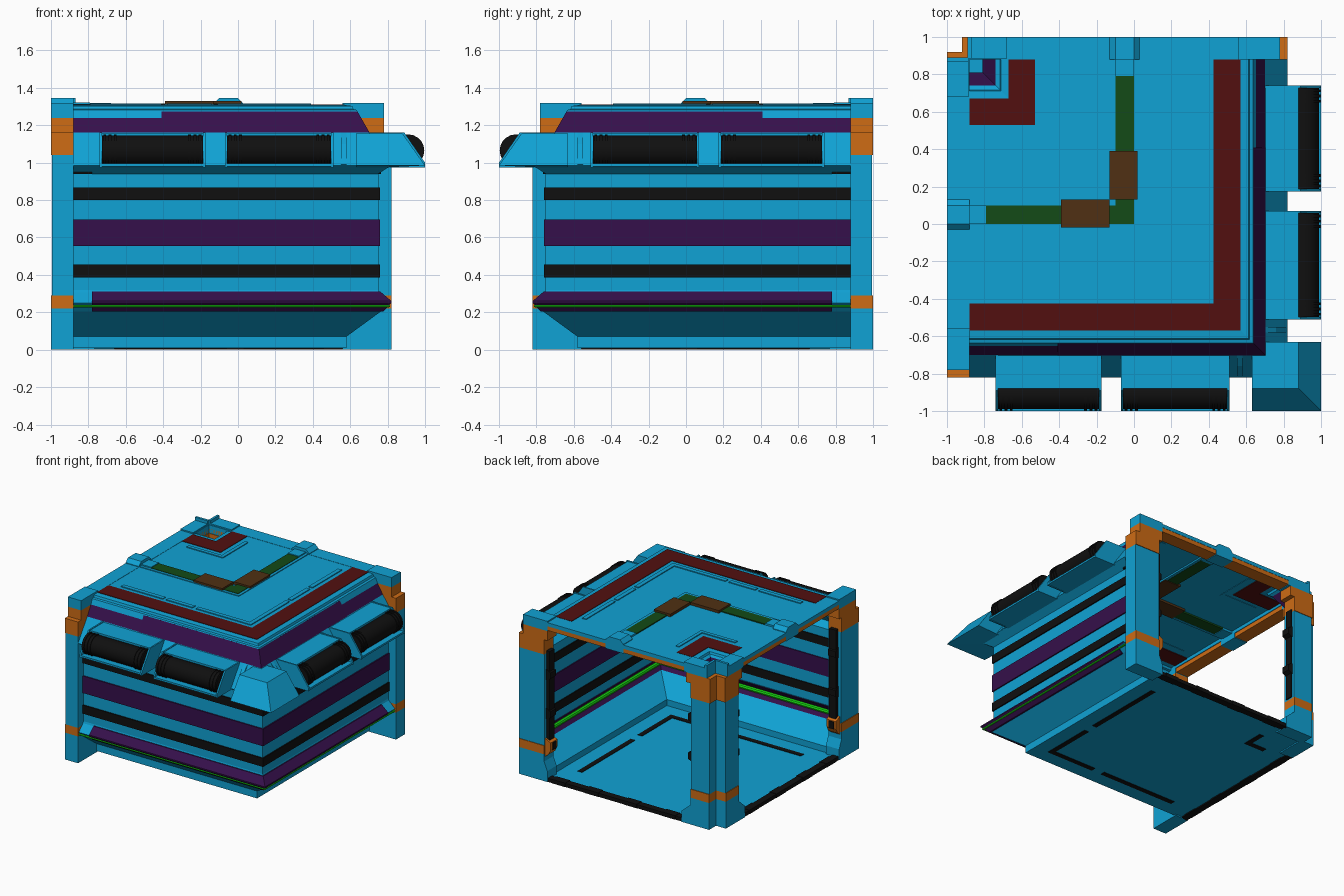
import bpy, bmesh, math

if "Cube" in bpy.data.objects:
    bpy.data.objects.remove(bpy.data.objects["Cube"])

COLOURS = {"blue": (0.005, 0.361, 0.66), "purple": (0.036, 0.005, 0.07), "red": (0.084, 0.005, 0.005),
           "brown": (0.08, 0.03, 0.0065), "green": (0.0065, 0.07, 0.0085), "lime": (0.009, 0.74, 0.006),
           "orange": (0.62, 0.15, 0.0075), "black": (0.005, 0.005, 0.005)}
MATS = {}
for key, c in COLOURS.items():
    MATS[key] = bpy.data.materials.new(key)
    MATS[key].diffuse_color = (*c, 1)


def finish(name, col, bm, smooth=False):
    bmesh.ops.recalc_face_normals(bm, faces=bm.faces)
    me = bpy.data.meshes.new(name)
    bm.to_mesh(me)
    bm.free()
    me.materials.append(MATS[col])
    ob = bpy.data.objects.new(name, me)
    bpy.context.collection.objects.link(ob)
    if smooth:
        bpy.context.view_layer.objects.active = ob
        ob.select_set(True)
        bpy.ops.object.shade_smooth_by_angle(angle=math.radians(35))
        ob.select_set(False)


def loft(bm, rings, closed):
    vs = [[bm.verts.new(p) for p in r] for r in rings]
    n = len(vs[0])
    for a, b in zip(vs, vs[1:]):
        for i in range(n if closed else n - 1):
            j = (i + 1) % n
            bm.faces.new((a[i], a[j], b[j], b[i]))
    if closed:
        bm.faces.new(vs[0])
        bm.faces.new(vs[-1])


def sweep(name, col, prof, s=-0.88, closed=True):
    """L-shaped run: profile (distance from centre, z) along the front, round the corner, along the right."""
    bm = bmesh.new()
    loft(bm, [[(s, -d, z) for d, z in prof], [(d, -d, z) for d, z in prof], [(d, -s, z) for d, z in prof]], closed)
    finish(name, col, bm)


def pair(name, col, prof, t0, t1, portal=False, smooth=False):
    """Straight prism plus its twin across the diagonal, on the walls or on the open portals."""
    bm = bmesh.new()
    for twin in (False, True):
        rings = []
        for t in (t0, t1):
            pts = [(d, t, z) if portal else (t, -d, z) for d, z in prof]
            rings.append([(-y, -x, z) if twin else (x, y, z) for x, y, z in pts])
        loft(bm, rings, True)
    finish(name, col, bm, smooth)


def rect(d0, d1, z0, z1):
    return [(d0, z0), (d1, z0), (d1, z1), (d0, z1)]


def circle(d, z, r, n=20):
    return [(d + r * math.cos(2 * math.pi * i / n), z + r * math.sin(2 * math.pi * i / n)) for i in range(n)]


# floor and outer wall skin
sweep("floor", "blue", rect(-0.88, 0.58, 0.01, 0.02), -0.95)
sweep("wall_skin", "blue", [(0.58, 0.01), (0.58, 0.07), (0.765, 0.205), (0.81, 0.25), (0.755, 0.305),
                            (0.75, 0.32), (0.75, 0.94), (0.82, 0.985), (0.70, 1.16)], closed=False)

# floor markings, visible above and below
sweep("floor_mark_corner", "black", rect(0.42, 0.46, 0.006, 0.024), 0.03)
pair("floor_mark_side", "black", rect(0.42, 0.46, 0.006, 0.024), -0.75, -0.06)
sweep("floor_mark_inner", "black", rect(-0.63, -0.59, 0.006, 0.024), -0.77)

# wall stripes and kick band
for i, (z0, z1, col) in enumerate([(0.385, 0.455, "black"), (0.555, 0.695, "purple"), (0.80, 0.868, "black")]):
    sweep(f"wall_stripe_{i}", col, rect(0.742, 0.76, z0, z1))
pair("wall_top_tab", "black", rect(0.745, 0.765, 0.938, 0.958), -0.88, -0.78)
sweep("kick_band", "purple", [(0.775, 0.203), (0.82, 0.25), (0.82, 0.26), (0.762, 0.31), (0.745, 0.31),
                              (0.795, 0.255), (0.75, 0.203)], -0.78)
sweep("light_strip", "lime", circle(0.806, 0.233, 0.007, 8))
sweep("light_strip_inside", "lime", circle(0.78, 0.247, 0.018, 8))

# roof sheet with stepped outer and inner edges
sweep("roof", "blue", [(0.652, 1.24), (0.635, 1.282), (0.617, 1.286), (0.611, 1.303), (0.57, 1.308),
                       (-0.67, 1.308), (-0.711, 1.303), (-0.717, 1.286), (-0.74, 1.275)], closed=False)
sweep("roof_band", "purple", [(0.70, 1.16), (0.652, 1.24)], closed=False)
sweep("roof_band_raised", "purple", [(0.704, 1.16), (0.639, 1.273), (0.63, 1.273), (0.69, 1.16)], -0.41)
sweep("roof_band_inner", "purple", [(-0.81, 1.16), (-0.74, 1.275)], closed=False)
sweep("roof_stripe_outer", "red", rect(0.425, 0.57, 1.302, 1.312))
sweep("roof_stripe_inner", "red", rect(-0.67, -0.53, 1.302, 1.312))

# raised roof panels
for i, (a, b) in enumerate([(-0.79, -0.41), (-0.38, -0.14)]):
    pair(f"roof_panel_{i}", "blue", rect(0.355, 0.39, 1.305, 1.315), a, b)
sweep("roof_panel_corner", "blue", rect(0.355, 0.39, 1.305, 1.315), -0.11)
sweep("roof_panel_inner", "blue", rect(-0.49, -0.46, 1.305, 1.315), -0.79)

# roof ridge
sweep("ridge_light", "green", rect(-0.10, 0.0, 1.295, 1.316), -0.79)
pair("ridge_clamp", "brown", rect(-0.13, 0.02, 1.29, 1.33), -0.39, -0.13)
pair("ridge_end", "blue", rect(-0.10, 0.0, 1.29, 1.322), -0.9, -0.79)
sweep("ridge_lip", "blue", rect(0.002, 0.024, 1.295, 1.314), -0.88)

# portal posts: outer post (wall side) and inner post (shared corner)
for tag, d0, d1 in (("outer", 0.59, 0.82), ("inner", -0.91, -0.74)):
    outer = tag == "outer"
    foot, far, near = (0.56, d1, d0) if outer else (-0.66, d0, d1)
    pair(f"{tag}_post_foot", "blue", [(far, 0), (foot, 0), (foot, 0.09), (near, 0.16), (near, 0.22), (far, 0.22)],
         0.88, 1, True)
    pair(f"{tag}_post_ring", "orange", rect(d0, d1, 0.22, 0.29), 0.88, 1, True)
    pair(f"{tag}_post", "blue", rect(d0, d1, 0.29, 1.04), 0.88, 0.995, True)
    pair(f"{tag}_post_collar", "orange", rect(d0 - 0.01 * (d0 < 0), d1, 1.04, 1.16), 0.88, 1, True)
pair("outer_post_collar_top", "orange", rect(0.56, 0.78, 1.16, 1.24), 0.88, 1, True)
pair("inner_post_collar_top", "orange", rect(-0.92, -0.70, 1.16, 1.24), 0.88, 1, True)
pair("outer_post_cap", "blue", rect(0.56, 0.78, 1.24, 1.32), 0.88, 1, True)
pair("inner_post_cap", "blue", rect(-0.89, -0.68, 1.24, 1.32), 0.885, 1, True)
pair("inner_post_peak", "blue", rect(-0.89, -0.87, 1.31, 1.345), 0.885, 1, True)

# black seals and bumps on the inner faces of the posts, brackets on the outer posts
for tag, face, k, h in (("outer", 0.59, -1, 0.03), ("inner", -0.74, 1, 0.01)):
    def d(v):
        return face + k * v
    pair(f"{tag}_seal", "black", rect(d(-0.01), d(h), 0.30, 1.06), 0.91, 0.97, True)
    for i, z in enumerate((0.50, 0.82)):
        pair(f"{tag}_seal_bump_{i}", "black", [(d(0), z), (d(0.04), z + 0.02), (d(0.04), z + 0.07), (d(0), z + 0.09)],
             0.905, 0.975, True)
BRACKET = [(0.60, 0.19), (0.56, 0.22), (0.54, 0.26), (0.54, 0.32), (0.60, 0.35)]
pair("outer_bracket", "orange", BRACKET, 0.90, 0.985, True)
pair("outer_bracket_insert", "black", rect(0.534, 0.56, 0.255, 0.315), 0.92, 0.965, True)

# portal top beams and threshold
pair("portal_beam", "blue", rect(-0.89, 0.6, 1.28, 1.31), 0.88, 1, True)
pair("portal_beam_trim", "orange", rect(-0.89, 0.6, 1.245, 1.28), 0.885, 0.998, True)
pair("portal_beam_block", "blue", [(-0.13, 1.24), (0.03, 1.24), (0.03, 1.315), (0.0, 1.345), (-0.10, 1.345),
                                   (-0.13, 1.315)], 0.88, 1, True)
pair("threshold", "black", rect(-0.67, 0.57, 0.0, 0.03), 0.94, 0.995, True)
for i, a in enumerate((-0.60, -0.25, 0.10, 0.40)):
    pair(f"threshold_pad_{i}", "black", rect(a, a + 0.12, 0.0, 0.033), 0.935, 0.998, True)

# eave corner block
EAVE = [(0.66, 1.155), (0.88, 1.155), (1.0, 0.985), (0.80, 0.975)]
sweep("eave_corner", "blue", EAVE, 0.63)

# eave roller units
for u, (a, b) in enumerate([(-0.74, -0.175), (-0.07, 0.51)]):
    pair(f"eave_housing_{u}", "blue", [(0.69, 1.155), (0.88, 1.155), (0.88, 1.14), (0.85, 1.10), (0.85, 0.995),
                                       (1.0, 0.995), (1.0, 0.98), (0.81, 0.975)], a, b)
    for k, t in enumerate((a, b - 0.012)):
        pair(f"eave_cheek_{u}_{k}", "blue", [(0.70, 1.16), (0.89, 1.16), (1.0, 1.0), (1.0, 0.975), (0.81, 0.975)],
             t, t + 0.012)
    pair(f"eave_roller_{u}", "black", circle(0.91, 1.065, 0.08), a + 0.012, b - 0.012, smooth=True)
    for k in range(3):
        for m, t in enumerate((a + 0.02 + 0.028 * k, b - 0.035 - 0.028 * k)):
            pair(f"eave_roller_rib_{u}_{k}_{m}", "black", circle(0.91, 1.065, 0.086), t, t + 0.015, smooth=True)

# small fin beside the corner block
pair("eave_fin", "blue", [(0.70, 1.16), (0.76, 1.10), (0.82, 0.99), (0.80, 0.98)], 0.55, 0.58)

for m in bpy.data.materials:
    if m.users and not m.is_grease_pencil:
        m.use_nodes = True
        m.node_tree.nodes["Principled BSDF"].inputs["Base Color"].default_value = m.diffuse_color
